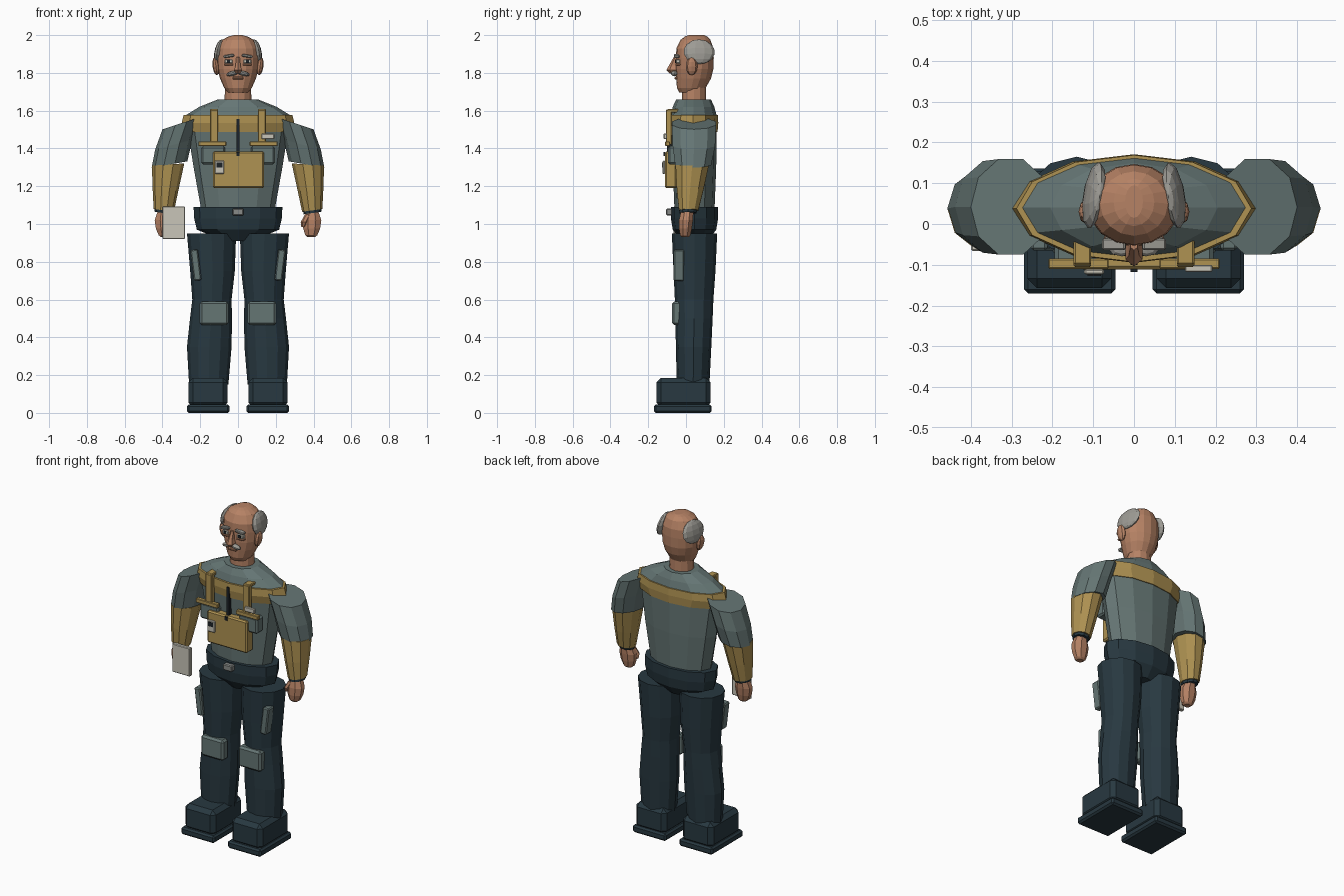
import bpy, bmesh, math
from mathutils import Matrix, Vector

cube = bpy.data.objects.get("Cube")
if cube:
    bpy.data.objects.remove(cube)


def material(name, r, g, b):
    m = bpy.data.materials.new(name)
    m.use_nodes = True
    m.diffuse_color = (r, g, b, 1)
    m.node_tree.nodes["Principled BSDF"].inputs["Base Color"].default_value = (r, g, b, 1)
    return m


SHIRT = material("grey teal cloth", .13, .18, .175)
NAVY = material("dark navy cloth", .021, .04, .052)
GOLD = material("mustard cloth", .43, .29, .085)
SKIN = material("skin", .47, .225, .13)
HAIR = material("grey hair", .34, .33, .30)
PALE = material("pale plastic", .58, .56, .48)
DARK = material("near black", .012, .016, .02)
METAL = material("grey metal", .25, .26, .25)


def finish(name, bm, mat):
    bmesh.ops.recalc_face_normals(bm, faces=bm.faces)
    mesh = bpy.data.meshes.new(name)
    bm.to_mesh(mesh)
    bm.free()
    mesh.materials.append(mat)
    ob = bpy.data.objects.new(name, mesh)
    bpy.context.collection.objects.link(ob)
    return ob


def loft(name, mat, rings, sides=12, s=1, phase=0):
    """Skin elliptical rings (x, y, z, rx, ry, tilt about y); s mirrors in x."""
    bm = bmesh.new()
    loops = []
    for x, y, z, rx, ry, tilt in rings:
        t = math.radians(tilt)
        loop = []
        for i in range(sides):
            a = 2 * math.pi * (i + phase) / sides
            u = rx * math.cos(a)
            loop.append(bm.verts.new((s * (x + u * math.cos(t)), y + ry * math.sin(a), z - u * math.sin(t))))
        loops.append(loop)
    for a, b in zip(loops, loops[1:]):
        for i in range(sides):
            j = (i + 1) % sides
            bm.faces.new((a[i], a[j], b[j], b[i]))
    bm.faces.new(loops[0])
    bm.faces.new(loops[-1])
    return finish(name, bm, mat)


def upright(name, mat, rows, sides=12, s=1, phase=0):
    """Level rings given as (z, x, y, rx, ry)."""
    return loft(name, mat, [(x, y, z, rx, ry, 0) for z, x, y, rx, ry in rows], sides, s, phase)


def box(name, mat, x, y, z, bevel=0, turn=0):
    """Box from (low, high) ranges, turned about y by degrees."""
    bm = bmesh.new()
    bmesh.ops.create_cube(bm, size=1)
    size = [b - a for a, b in (x, y, z)]
    mid = Vector([(a + b) / 2 for a, b in (x, y, z)])
    bmesh.ops.scale(bm, vec=size, verts=bm.verts)
    if bevel:
        bmesh.ops.bevel(bm, geom=bm.edges[:], offset=bevel, segments=1, affect='EDGES')
    bmesh.ops.transform(bm, matrix=Matrix.Translation(mid) @ Matrix.Rotation(math.radians(turn), 4, 'Y'), verts=bm.verts)
    return finish(name, bm, mat)


def span(s, a, b):
    return tuple(sorted((s * a, s * b)))


def blob(name, mat, centre, radii, turn_y=0, turn_z=0, u=10, v=7):
    bm = bmesh.new()
    bmesh.ops.create_uvsphere(bm, u_segments=u, v_segments=v, radius=1)
    m = (Matrix.Translation(centre) @ Matrix.Rotation(math.radians(turn_z), 4, 'Z')
         @ Matrix.Rotation(math.radians(turn_y), 4, 'Y') @ Matrix.Diagonal((*radii, 1)))
    bmesh.ops.transform(bm, matrix=m, verts=bm.verts)
    return finish(name, bm, mat)


# Torso, chest band and hips
upright("torso", SHIRT, [(1.05, 0, .045, .19, .105), (1.3, 0, .045, .235, .115), (1.49, 0, .04, .265, .122),
                         (1.575, 0, .04, .278, .122), (1.62, 0, .04, .205, .11), (1.66, 0, .04, .105, .092)])
upright("chest_band", GOLD, [(1.487, 0, .04, .27, .127), (1.535, 0, .038, .298, .133), (1.578, 0, .038, .288, .131)])
upright("hips", NAVY, [(.91, 0, .045, .07, .07), (.97, 0, .045, .218, .115), (1.03, 0, .045, .232, .125),
                       (1.09, 0, .045, .235, .125)])
box("belt_buckle", METAL, (-.03, .03), (-.105, -.07), (1.045, 1.082), .005)

# Neck and head
upright("neck", SKIN, [(1.63, 0, .042, .072, .065), (1.75, 0, .042, .068, .063)])
upright("head", SKIN, [(1.695, 0, .025, .055, .06), (1.72, 0, .028, .073, .076), (1.77, 0, .04, .095, .092),
                       (1.82, 0, .045, .109, .1), (1.88, 0, .047, .114, .1), (1.93, 0, .047, .11, .098),
                       (1.975, 0, .05, .083, .079), (1.993, 0, .053, .05, .058), (2.0, 0, .055, .022, .04)], 16)
upright("nose", SKIN, [(1.797, 0, -.06, .014, .025), (1.815, 0, -.07, .024, .034), (1.84, 0, -.065, .015, .025),
                       (1.885, 0, -.05, .01, .014)], 6, 1, .5)
box("mouth", SKIN, (-.028, .028), (-.06, -.03), (1.765, 1.78), .004)
for s, side in ((1, "left"), (-1, "right")):
    blob(side + "_ear", SKIN, (s * .117, .03, 1.835), (.018, .031, .048), s * 8, 0, 8, 6)
    blob(side + "_side_hair", HAIR, (s * .098, .07, 1.912), (.024, .083, .067), -s * 12, s * 9)
    box(side + "_eye", PALE, span(s, .029, .071), (-.054, -.03), (1.85, 1.872), .004)
    box(side + "_pupil", DARK, span(s, .042, .058), (-.058, -.05), (1.853, 1.87))
    box(side + "_lower_lid", SKIN, span(s, .026, .074), (-.056, -.03), (1.839, 1.85), .003)
    box(side + "_eyebrow", HAIR, span(s, .02, .078), (-.064, -.035), (1.882, 1.897), .004, s * 9)
    blob(side + "_moustache", HAIR, (s * .029, -.062, 1.797), (.034, .018, .013), s * 14, 0, 8, 5)

# Arms and hands
for s, side in ((1, "left"), (-1, "right")):
    loft(side + "_sleeve", SHIRT, [(.302, .042, 1.533, .103, .123, 18), (.34, .042, 1.42, .102, .118, 15),
                                   (.363, .038, 1.315, .096, .1, 10)], 10, s)
    loft(side + "_forearm", GOLD, [(.37, .033, 1.315, .086, .093, 4), (.384, .022, 1.18, .068, .074, -4),
                                   (.393, .014, 1.072, .054, .054, -8)], 10, s)
    loft(side + "_cuff", NAVY, [(.393, .012, 1.08, .05, .05, -8), (.394, .01, 1.058, .047, .047, -8)], 10, s)
    upright(side + "_hand", SKIN, [(1.065, .393, .006, .036, .036), (1.02, .391, 0, .054, .04),
                                   (.975, .39, -.003, .048, .037), (.94, .388, -.004, .034, .029),
                                   (.93, .388, -.004, .02, .018)], 8, s, .5)
    upright(side + "_thumb", SKIN, [(.985, .345, -.02, .01, .01), (1.01, .35, -.024, .018, .018),
                                    (1.05, .37, -.015, .016, .016)], 6, s)
box("held_card", PALE, (-.4, -.28), (-.066, -.042), (.92, 1.093), .004)

# Legs, pads and boots
for s, side in ((1, "left"), (-1, "right")):
    upright(side + "_leg", NAVY, [(.15, .155, .038, .104, .086), (.35, .152, .04, .118, .094),
                                  (.5, .143, .043, .111, .098), (.6, .138, .043, .104, .102),
                                  (.75, .135, .045, .118, .111), (.95, .14, .045, .13, .12)], 12, s)
    box(side + "_knee_pad", SHIRT, span(s, .05, .203), (-.075, -.02), (.465, .59), .012)
    box(side + "_thigh_pocket", SHIRT, span(s, .203, .243), (-.065, -.01), (.7, .865), .006, s * 7)
    box(side + "_boot", NAVY, span(s, .055, .262), (-.157, .13), (.03, .185), .024)
    box(side + "_boot_sole", NAVY, span(s, .045, .27), (-.17, .136), (0, .045), .01)

# Chest rig
for s, side in ((1, "left"), (-1, "right")):
    box(side + "_strap", GOLD, span(s, .105, .148), (-.106, -.075), (1.42, 1.605), .004)
    box(side + "_strap_hook", GOLD, span(s, .105, .148), (-.1, -.02), (1.59, 1.608), .004)
    box(side + "_strap_bar", GOLD, span(s, .062, .21), (-.11, -.085), (1.412, 1.437), .003)
    box(side + "_chest_pouch", SHIRT, span(s, .068, .195), (-.095, -.03), (1.315, 1.412), .01)
box("zip", DARK, (-.008, .008), (-.1, -.06), (1.37, 1.555))
box("front_pouch", GOLD, (-.132, .138), (-.112, -.05), (1.19, 1.385), .008)
box("pouch_button", DARK, (-.009, .009), (-.118, -.11), (1.36, 1.382))
box("radio", PALE, (-.122, -.073), (-.124, -.11), (1.265, 1.335), .004)
box("radio_screen", DARK, (-.114, -.081), (-.127, -.12), (1.3, 1.326))
box("name_tag", PALE, (.125, .192), (-.118, -.1), (1.45, 1.478), .003)
